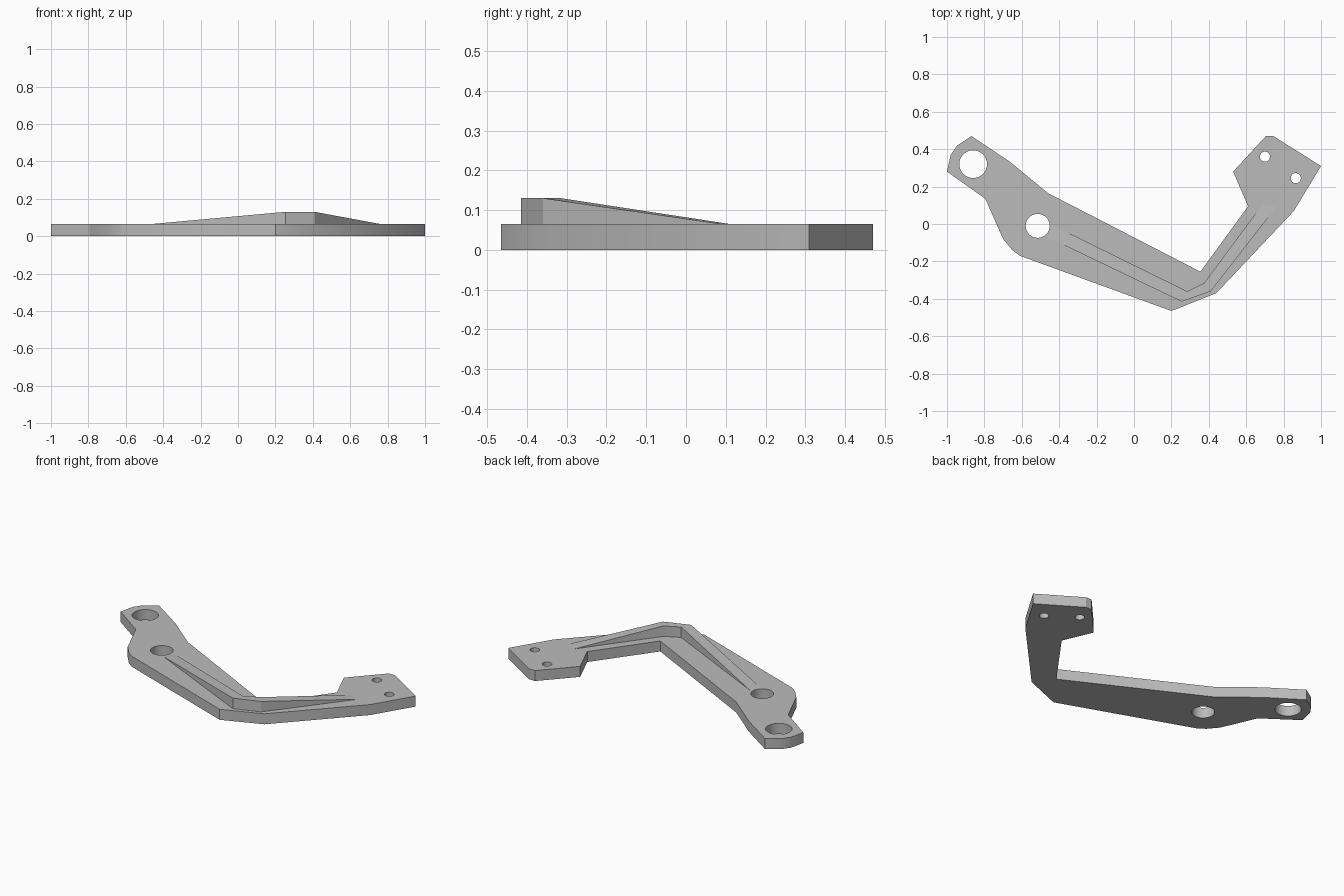
import bpy
import bmesh
from math import cos, sin, pi, radians

if "Cube" in bpy.data.objects:
    bpy.data.objects.remove(bpy.data.objects["Cube"])

THICK = 0.065
RIB_TOP = 0.13

# Single plain grey finish
grey = bpy.data.materials.new("plain_grey")
grey.use_nodes = True
colour = (0.5, 0.5, 0.5, 1)
grey.diffuse_color = colour
grey.node_tree.nodes["Principled BSDF"].inputs["Base Color"].default_value = colour


def finish(bm, name):
    """Turn a bmesh into a named, shaded object."""
    bmesh.ops.recalc_face_normals(bm, faces=bm.faces)
    mesh = bpy.data.meshes.new(name)
    bm.to_mesh(mesh)
    bm.free()
    mesh.materials.append(grey)
    obj = bpy.data.objects.new(name, mesh)
    bpy.context.collection.objects.link(obj)
    bpy.ops.object.select_all(action='DESELECT')
    obj.select_set(True)
    bpy.context.view_layer.objects.active = obj
    bpy.ops.object.shade_smooth_by_angle(angle=radians(30))
    return obj


def add_loop(bm, points):
    """Add a closed loop of edges on the ground plane."""
    verts = [bm.verts.new((x, y, 0)) for x, y in points]
    return [bm.edges.new((v, verts[i - 1])) for i, v in enumerate(verts)]


def circle(x, y, radius, sides=48):
    return [(x + radius * cos(2 * pi * i / sides),
             y + radius * sin(2 * pi * i / sides)) for i in range(sides)]


# Bent plate with round through-holes
outline = [(-1, 0.28), (-0.98, 0.37), (-0.945, 0.42), (-0.87, 0.47),
           (-0.66, 0.33), (-0.46, 0.165), (0.355, -0.255), (0.61, 0.095),
           (0.53, 0.28), (0.705, 0.47), (0.745, 0.47), (1, 0.31),
           (0.855, 0.07), (0.44, -0.37), (0.20, -0.465), (-0.61, -0.17),
           (-0.65, -0.14), (-0.70, -0.08), (-0.795, 0.135)]
holes = [(-0.86, 0.32, 0.074), (-0.515, -0.01, 0.064),
         (0.70, 0.36, 0.027), (0.865, 0.245, 0.027)]

bm = bmesh.new()
edges = add_loop(bm, outline)
for hole in holes:
    edges += add_loop(bm, circle(*hole))
bmesh.ops.triangle_fill(bm, edges=edges, use_beauty=True)
side = bmesh.ops.extrude_face_region(bm, geom=bm.faces[:])
top = [g for g in side["geom"] if isinstance(g, bmesh.types.BMVert)]
bmesh.ops.translate(bm, verts=top, vec=(0, 0, THICK))
finish(bm, "bracket_plate")

# Stiffening rib that follows the bend and tapers into the plate at both ends
outer = [(-0.46, -0.072), (0.255, -0.415), (0.41, -0.36), (0.76, 0.09)]
inner = [(-0.435, -0.006), (0.285, -0.36), (0.375, -0.315), (0.69, 0.11)]
heights = [THICK, RIB_TOP, RIB_TOP, THICK]

bm = bmesh.new()
rings = []
for (ox, oy), (ix, iy), z in zip(outer, inner, heights):
    section = [(ox, oy, THICK / 2), (ox, oy, z), (ix, iy, z), (ix, iy, THICK / 2)]
    rings.append([bm.verts.new(p) for p in section])
for a, b in zip(rings, rings[1:]):
    for i in range(4):
        j = (i + 1) % 4
        bm.faces.new((a[i], a[j], b[j], b[i]))
bm.faces.new(rings[0])
bm.faces.new(rings[-1])
finish(bm, "stiffening_rib")
